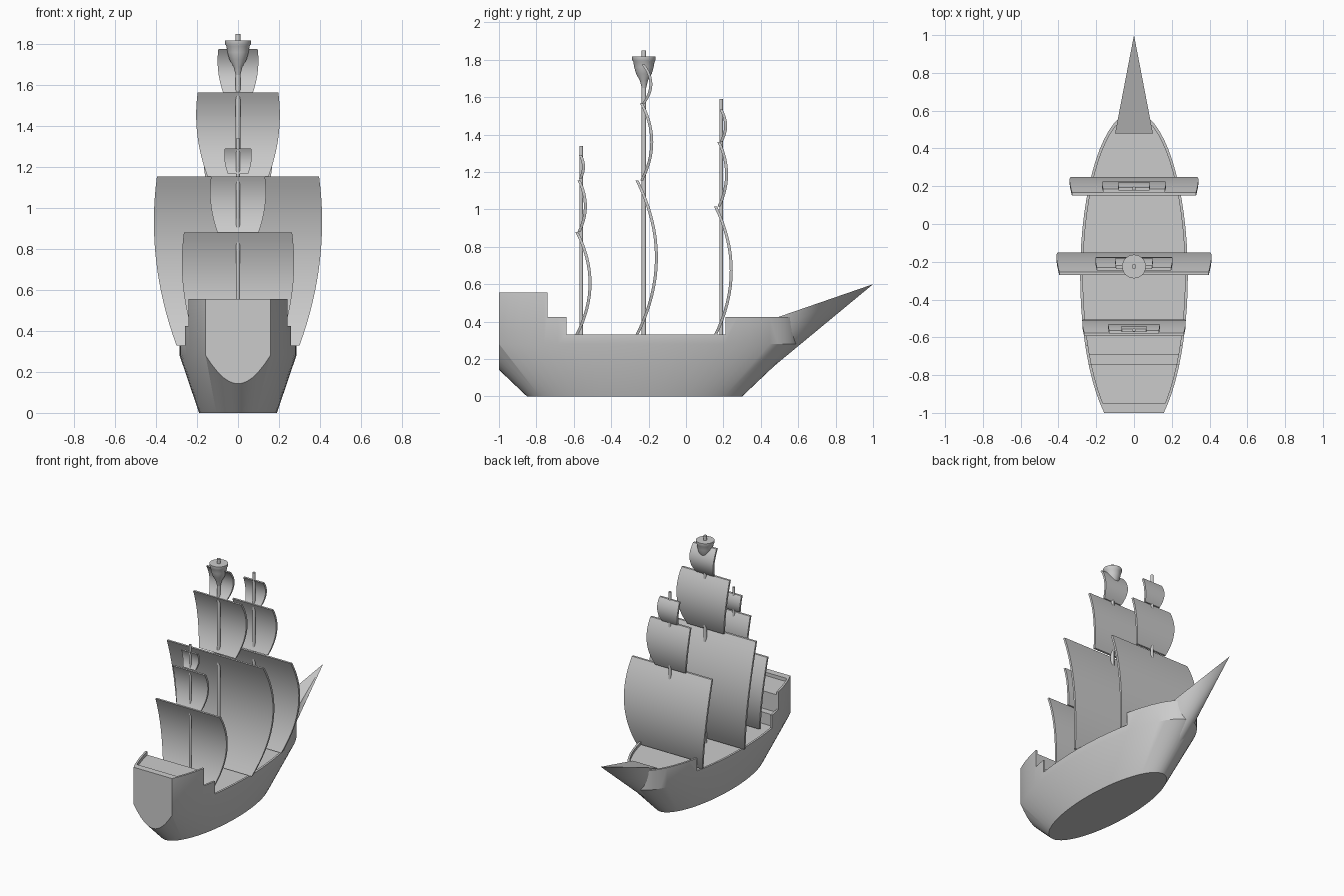
import bpy, bmesh, math
from mathutils import Vector

if "Cube" in bpy.data.objects:
    bpy.data.objects.remove(bpy.data.objects["Cube"])

grey = bpy.data.materials.new("plain_grey")
grey.use_nodes = True
grey.diffuse_color = (0.6, 0.6, 0.6, 1)
grey.node_tree.nodes["Principled BSDF"].inputs["Base Color"].default_value = (0.6, 0.6, 0.6, 1)

MID_Y = -0.275          # centre of the hull ellipse


def finish(name, bm, smooth=30):
    bmesh.ops.recalc_face_normals(bm, faces=bm.faces)
    mesh = bpy.data.meshes.new(name)
    bm.to_mesh(mesh)
    bm.free()
    mesh.materials.append(grey)
    ob = bpy.data.objects.new(name, mesh)
    bpy.context.collection.objects.link(ob)
    if smooth:
        shade(ob, smooth)
    return ob


def shade(ob, angle):
    bpy.ops.object.select_all(action='DESELECT')
    ob.select_set(True)
    bpy.context.view_layer.objects.active = ob
    bpy.ops.object.shade_smooth_by_angle(angle=math.radians(angle))


def loft(rings):
    """Closed solid through a list of equal-length point rings."""
    bm = bmesh.new()
    loops = [[bm.verts.new(p) for p in ring] for ring in rings]
    n = len(loops[0])
    for a, b in zip(loops, loops[1:]):
        for i in range(n):
            j = (i + 1) % n
            bm.faces.new((a[i], a[j], b[j], b[i]))
    bm.faces.new(loops[0])
    bm.faces.new(loops[-1])
    return bm


def ellipse(rx, ry, z, y=MID_Y, n=64):
    return [(rx * math.cos(2 * math.pi * i / n), y + ry * math.sin(2 * math.pi * i / n), z)
            for i in range(n)]


def trim(bm, y, side):
    """Cut away everything beyond y on the given side and cap the opening."""
    cut = bmesh.ops.bisect_plane(bm, geom=bm.verts[:] + bm.edges[:] + bm.faces[:], dist=1e-5,
                                 plane_co=(0, y, 0), plane_no=(0, side, 0), clear_outer=True)
    edges = [e for e in cut["geom_cut"] if isinstance(e, bmesh.types.BMEdge)]
    if edges:
        bmesh.ops.contextual_create(bm, geom=edges)


def carve(target, bm):
    cutter = finish("cutter", bm, 0)
    cutter.hide_render = True
    mod = target.modifiers.new("carve", 'BOOLEAN')
    mod.operation, mod.solver, mod.object = 'DIFFERENCE', 'EXACT', cutter
    bpy.context.view_layer.objects.active = target
    bpy.ops.object.modifier_apply(modifier=mod.name)
    bpy.data.objects.remove(cutter)


# Hull: flared ellipse, upright sides, flat stern
bm = loft([ellipse(0.19, 0.575, 0), ellipse(0.285, 0.87, 0.28), ellipse(0.285, 0.87, 0.555)])
trim(bm, -1, -1)
hull = finish("hull", bm, 0)

# Stepped rail line: (start, end, rail height)
for y0, y1, z in ((-0.74, -0.64, 0.425), (-0.64, 0.21, 0.33), (0.21, 0.8, 0.425)):
    box = [[(x, y, h) for x, y in ((-1, y0), (1, y0), (1, y1), (-1, y1))] for h in (z, 1)]
    carve(hull, loft(box))

# Sunken decks inside the rails: (start, end, deck height)
for y0, y1, z in ((-0.95, -0.74, 0.53), (-0.741, -0.69, 0.40),
                  (-0.691, 0.211, 0.315), (0.21, 0.58, 0.405)):
    well = loft([ellipse(0.27, 0.85, z), ellipse(0.27, 0.85, 1.0)])
    trim(well, y0, -1)
    trim(well, y1, 1)
    carve(hull, well)
shade(hull, 30)

# Bowsprit: flat-topped half cone
tip = Vector((0, 1, 0.6))
base = [Vector((0.1 * math.cos(a), 0.48, 0.42 - 0.25 * math.sin(a)))
        for a in (math.pi * i / 12 for i in range(13))]
bm = bmesh.new()
apex = bm.verts.new(tip)
rim = [bm.verts.new(p) for p in base]
for i, v in enumerate(rim):
    bm.faces.new((v, rim[(i + 1) % len(rim)], apex))
bm.faces.new(rim)
finish("bowsprit", bm)


def turned(name, y, profile):
    finish(name, loft([ellipse(r, r, z, y, 24) for r, z in profile]), 40)


def sail(name, z0, z1, half, y_end, y_belly, n=16, thick=0.016):
    """Sail bowed forward, widest above the middle."""
    rows = []
    for i in range(n + 1):
        t = i / n
        w = half * (0.73 + 0.73 * t - 0.5 * t * t)
        z = z0 + (z1 - z0) * t
        y = y_end + (y_belly - thick - y_end) * 4 * t * (1 - t)
        rows.append([(-w, y, z), (w, y, z), (w, y + thick, z), (-w, y + thick, z)])
    finish(name, loft(rows))


# Masts with three sails each: (bottom, top, half width, edge y, belly y)
rig = {
    "mizzen": (-0.56, 0.010, 1.34, ((0.33, 0.88, 0.275, -0.592, -0.505),
                                    (0.88, 1.155, 0.137, -0.58, -0.53),
                                    (1.165, 1.29, 0.067, -0.573, -0.54))),
    "main": (-0.225, 0.012, 1.85, ((0.33, 1.155, 0.412, -0.27, -0.15),
                                   (1.155, 1.565, 0.205, -0.245, -0.175),
                                   (1.565, 1.775, 0.10, -0.237, -0.18))),
    "fore": (0.188, 0.010, 1.59, ((0.33, 1.015, 0.342, 0.15, 0.25),
                                  (1.015, 1.36, 0.17, 0.168, 0.225),
                                  (1.36, 1.535, 0.085, 0.178, 0.22))),
}
for mast, (y, r, top, sails) in rig.items():
    turned(mast + "_mast", y, ((r, 0.3), (r, top)))
    for label, spec in zip(("lower", "upper", "top"), sails):
        sail(f"{mast}_{label}_sail", *spec)

# Lookout cup on the main mast
turned("lookout_cup", -0.225, ((0.012, 1.65), (0.022, 1.69), (0.042, 1.725),
                               (0.052, 1.76), (0.057, 1.79), (0.063, 1.80), (0.063, 1.817)))
